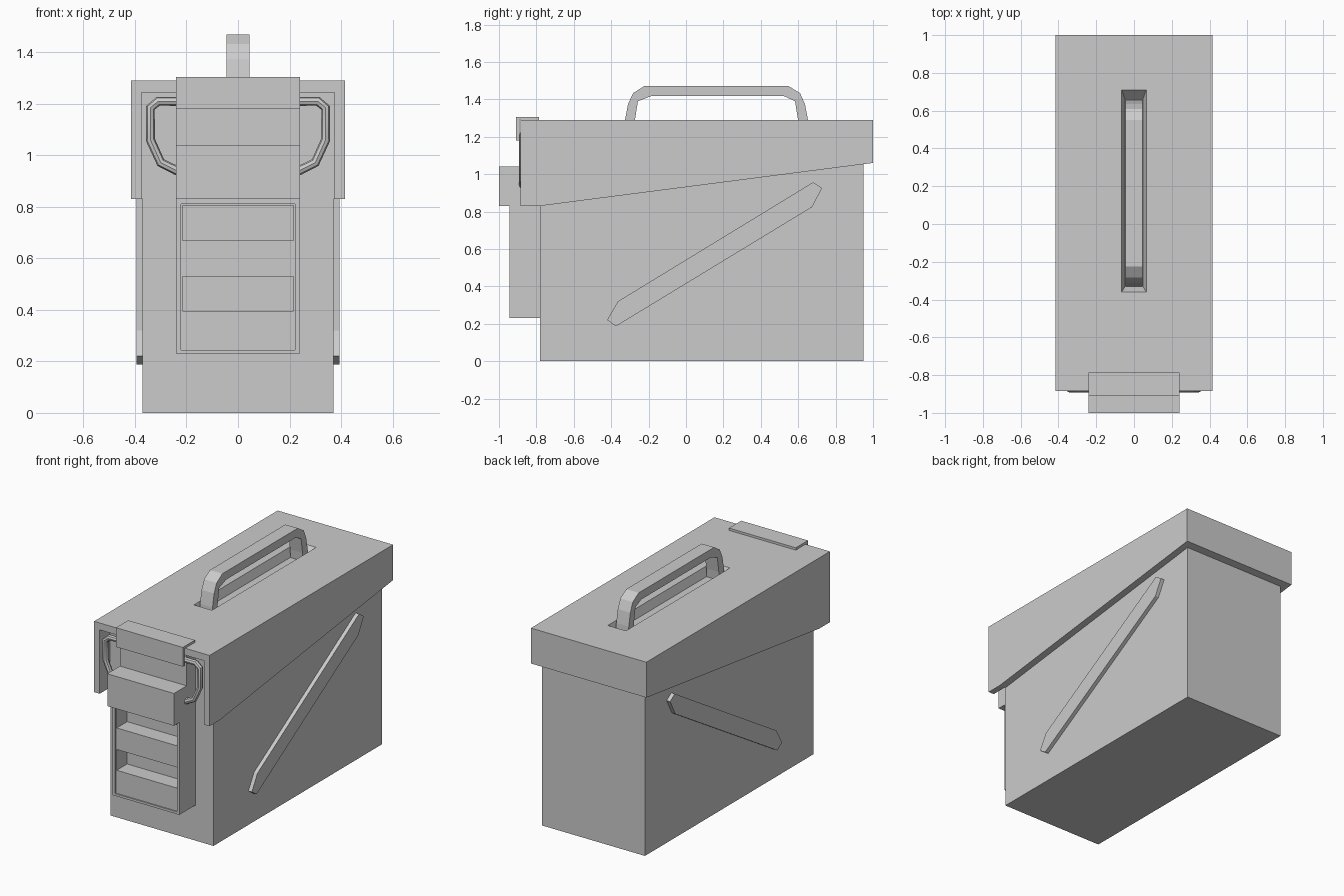
import bpy, bmesh
from mathutils import Vector

if "Cube" in bpy.data.objects:
    bpy.data.objects.remove(bpy.data.objects["Cube"])


def finish(bm, name):
    bmesh.ops.recalc_face_normals(bm, faces=bm.faces[:])
    me = bpy.data.meshes.new(name)
    bm.to_mesh(me)
    bm.free()
    ob = bpy.data.objects.new(name, me)
    bpy.context.collection.objects.link(ob)
    return ob


def box(name, x, y, z):
    """Box from (min, max) ranges."""
    bm = bmesh.new()
    bmesh.ops.create_cube(bm, size=1)
    for v in bm.verts:
        v.co = Vector([(r[0] + r[1]) / 2 + c * (r[1] - r[0]) for r, c in zip((x, y, z), v.co)])
    return finish(bm, name)


def prism(name, profile, half_x):
    """Extrude a (y, z) profile across x, centred."""
    bm = bmesh.new()
    f = bm.faces.new([bm.verts.new((-half_x, y, z)) for y, z in profile])
    ext = bmesh.ops.extrude_face_region(bm, geom=[f])
    bmesh.ops.translate(bm, vec=(2 * half_x, 0, 0),
                        verts=[g for g in ext["geom"] if isinstance(g, bmesh.types.BMVert)])
    return finish(bm, name)


def cut(ob, cutter):
    m = ob.modifiers.new("cut", 'BOOLEAN')
    m.operation, m.solver, m.object = 'DIFFERENCE', 'EXACT', cutter
    bpy.context.view_layer.objects.active = ob
    bpy.ops.object.modifier_apply(modifier=m.name)
    bpy.data.objects.remove(cutter)


# Box body
box("body", (-.37, .37), (-.78, .95), (0, 1.15))

# Lid with sloping skirt, open front and a tapered handle slot
lid = prism("lid", [(-.885, .83), (-.78, .83), (1, 1.06), (1, 1.29), (-.885, 1.29)], .415)
cut(lid, box("front_cutter", (-.375, .375), (-1.1, -.78), (.7, 1.245)))
slot = box("slot_cutter", (-.065, .065), (-.36, .71), (1.235, 1.29))
for v in slot.data.vertices:
    if v.co.z < 1.26:
        v.co.x *= .72
        v.co.y += .03 if v.co.y < 0 else -.05
    else:
        v.co.z = 1.2901
cut(lid, slot)

# Carrying handle: bent flat strap
outer = [(-.33, 1.235), (-.326, 1.29), (-.31, 1.374), (-.283, 1.433), (-.225, 1.47),
         (.55, 1.47), (.61, 1.433), (.636, 1.374), (.652, 1.29), (.656, 1.235)]
inner = [(.603, 1.235), (.599, 1.29), (.583, 1.39), (.524, 1.417),
         (-.187, 1.417), (-.257, 1.39), (-.273, 1.29), (-.277, 1.235)]
prism("handle", outer + inner, .045)

# Diagonal raised ribs on both sides
rib = [(-.374, .187), (.674, .824), (.727, .925), (.68, .957), (-.364, .32), (-.422, .22)]
for side, name in ((1, "right_rib"), (-1, "left_rib")):
    bm = bmesh.new()
    f = bm.faces.new([bm.verts.new((side * .37, y, z)) for y, z in rib])
    bmesh.ops.inset_region(bm, faces=[f], thickness=.027, use_boundary=True)
    for v in f.verts:
        v.co.x = side * .395
    ob = finish(bm, name)
    centre = sum((p.center.x * p.area for p in ob.data.polygons)) * side
    top = max(ob.data.polygons, key=lambda p: p.center.x * side)
    if top.normal.x * side < 0:
        ob.data.flip_normals()

# Lower latch lever: shallow framed panel with two deep pockets and an outlined bar
lever = box("latch_lever", (-.24, .24), (-.945, -.78), (.23, .83))
cut(lever, box("panel_cutter", (-.222, .222), (-1.1, -.937), (.245, .812)))
for z in ((.67, .805), (.395, .53)):
    cut(lever, box("pocket_cutter", (-.216, .216), (-1.1, -.83), z))

# Upper latch block, backing plate and hook over the lid edge
box("latch_block", (-.24, .24), (-1, -.78), (.83, 1.04))
box("latch_plate", (-.24, .24), (-.87, -.779), (1.03, 1.244))
prism("latch_hook", [(-.91, 1.305), (-.91, 1.18), (-.89, 1.18), (-.89, 1.289),
                     (-.785, 1.289), (-.785, 1.305)], .24)

# Wire bail on both sides of the latch
path = [(.2, 1.21), (.31, 1.21), (.34, 1.185), (.34, 1.06), (.3, .972), (.24, .942), (.2, .925)]
for side, name in ((1, "right_wire"), (-1, "left_wire")):
    cu = bpy.data.curves.new(name, 'CURVE')
    cu.dimensions = '3D'
    cu.bevel_depth, cu.bevel_resolution, cu.use_fill_caps = .018, 2, True
    sp = cu.splines.new('POLY')
    sp.points.add(len(path) - 1)
    for p, (x, z) in zip(sp.points, path):
        p.co = (side * x, -.875, z, 1)
    ob = bpy.data.objects.new(name, cu)
    bpy.context.collection.objects.link(ob)
    bpy.ops.object.select_all(action='DESELECT')
    ob.select_set(True)
    bpy.context.view_layer.objects.active = ob
    bpy.ops.object.convert(target='MESH')
    bpy.ops.object.shade_smooth_by_angle()
